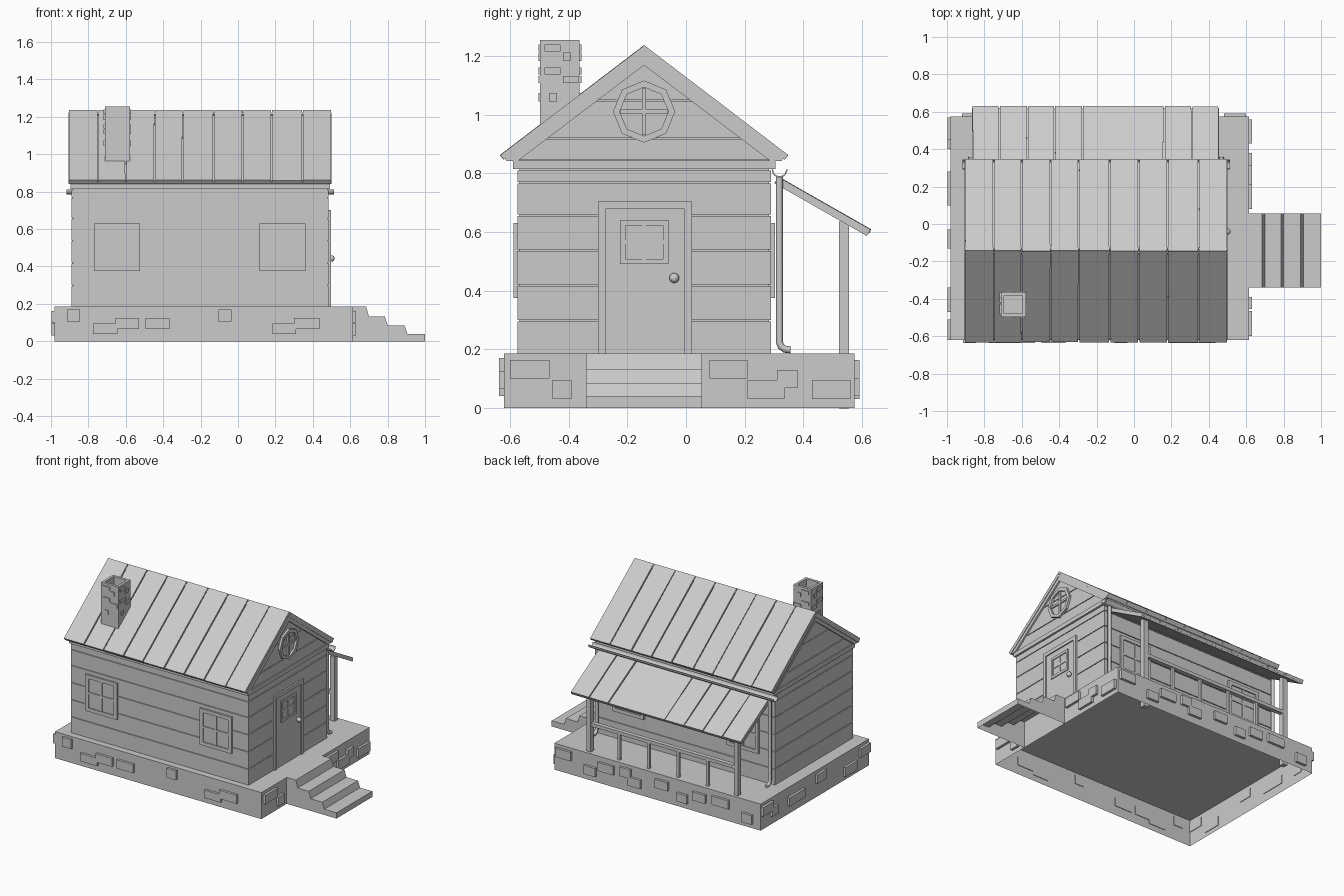
import bpy, math, random

if "Cube" in bpy.data.objects:
    bpy.data.objects.remove(bpy.data.objects["Cube"])
random.seed(4)

def mesh(name, verts, faces):
    me = bpy.data.meshes.new(name)
    me.from_pydata(verts, [], faces)
    ob = bpy.data.objects.new(name, me)
    bpy.context.collection.objects.link(ob)
    return ob

def hexa(name, a, b, open_bottom=False):
    # a = bottom ring of 4 points, b = top ring of 4 points
    f = [(4, 5, 6, 7)] + [(i, (i + 1) % 4, (i + 1) % 4 + 4, i + 4) for i in range(4)]
    if not open_bottom:
        f.append((3, 2, 1, 0))
    return mesh(name, list(a) + list(b), f)

def box(name, x0, x1, y0, y1, z0, z1, open_bottom=False):
    r = [(x0, y0), (x1, y0), (x1, y1), (x0, y1)]
    return hexa(name, [(x, y, z0) for x, y in r], [(x, y, z1) for x, y in r], open_bottom)

def prism(name, pts, x0, x1, skip=()):
    # extrude a counter-clockwise (y, z) profile along x
    n = len(pts)
    v = [(x0, y, z) for y, z in pts] + [(x1, y, z) for y, z in pts]
    f = [tuple(reversed(range(n))), tuple(range(n, 2 * n))]
    f += [(i, (i + 1) % n, (i + 1) % n + n, i + n) for i in range(n) if i not in skip]
    return mesh(name, v, f)

# outward plane of each side: (axis, position, direction)
HOUSE = {'front': (1, -.568, -1), 'back': (1, .283, 1), 'right': (0, .478, 1), 'left': (0, -.883, -1)}
BASE = {'front': (1, -.62, -1), 'back': (1, .575, 1), 'right': (0, .615, 1), 'left': (0, -.98, -1)}

def panel(name, side, u0, u1, z0, z1, d, planes=HOUSE):
    ax, p, s = planes[side]
    a, b = sorted((p - s * .004, p + s * d))
    if ax:
        return box(name, u0, u1, a, b, z0, z1)
    return box(name, a, b, u0, u1, z0, z1)

def frame(name, side, u0, u1, z0, z1, w, d, cross=True, sill=True):
    panel(name + "_left", side, u0, u0 + w, z0, z1, d)
    panel(name + "_right", side, u1 - w, u1, z0, z1, d)
    panel(name + "_top", side, u0 + w, u1 - w, z1 - w, z1, d)
    if sill:
        panel(name + "_sill", side, u0 + w, u1 - w, z0, z0 + w, d)
    if cross:
        um, zm = (u0 + u1) / 2, (z0 + z1) / 2
        panel(name + "_glass", side, u0 + w, u1 - w, z0 + w, z1 - w, d * .6)
        panel(name + "_bar_v", side, um - .007, um + .007, z0 + w, z1 - w, d * .85)
        panel(name + "_bar_h", side, u0 + w, u1 - w, zm - .007, zm + .007, d * .85)

# stone foundation, open underneath
box("foundation", -.98, .615, -.62, .575, 0, .185, True)
stones = {
    'right': [(-.6, -.465, .1, .163), (-.455, -.39, .03, .095), (.08, .21, .1, .163),
              (.31, .38, .068, .13), (.21, .335, .03, .095), (.43, .56, .03, .095)],
    'front': [(-.915, -.845, .105, .17), (-.775, -.645, .04, .095), (-.655, -.53, .065, .125),
              (-.495, -.365, .065, .125), (-.105, -.035, .105, .17), (.185, .31, .04, .095), (.3, .435, .065, .125)],
    'left': [(.45, .57, .1, .163), (.4, .47, .06, .12), (.1, .28, .06, .12), (-.13, -.03, .1, .163),
             (-.47, -.34, .03, .095), (-.62, -.51, .1, .163)],
    'back': [(.48, .6, .1, .163), (.29, .38, .04, .1), (.15, .27, .09, .15), (.02, .1, .1, .163), (-.06, .04, .05, .11),
             (-.27, -.17, .09, .15), (-.42, -.34, .04, .1), (-.56, -.46, .08, .14), (-.74, -.61, .09, .15),
             (-.92, -.84, .03, .095)]}
for side, rows in stones.items():
    for r in rows:
        panel("foundation_stone", side, *r, .017, BASE)

# front door steps, open underneath
prof = [(.615, 0), (1, 0), (1, .04), (.905, .04), (.89, .085), (.8, .085), (.785, .133), (.7, .133), (.685, .185), (.615, .185)]
n = len(prof)
mesh("steps", [(x, -.34, z) for x, z in prof] + [(x, .055, z) for x, z in prof],
     [tuple(range(n)), tuple(reversed(range(n, 2 * n)))] + [(i + 1, i, i + n, i + 1 + n) for i in range(1, n - 1)])

# house body with lapped boards
prism("house_walls", [(-.568, .185), (.283, .185), (.283, .87), (-.143, 1.2), (-.568, .87)], -.883, .478)
zs = [.185, .3, .42, .54, .66, .77, .815]
for z0, z1 in zip(zs, zs[1:]):
    for side in HOUSE:
        u = (-.89, .485) if HOUSE[side][0] else (-.575, .29)
        panel("wall_board", side, *u, z0, z1 - .005, .007)
for z0, z1 in ((.845, .92), (.92, 1.05), (1.05, 1.19)):
    h0, h1 = [min(.432, (1.2 - z) / .76) for z in (z0, z1 - .005)]
    for x0, x1 in ((.47, .485), (-.89, -.875)):
        prism("gable_board", [(-.143 - h0, z0), (-.143 + h0, z0), (-.143 + h1, z1 - .005), (-.143 - h1, z1 - .005)], x0, x1)
box("eave_band", -.895, .492, -.59, .305, .815, .844)

# windows and door
for u in (-.77, .115):
    for side in ('front', 'back'):
        frame("window", side, u, u + .245, .375, .63, .025, .02)
panel("door", 'right', -.275, -.005, .185, .68, .01)
frame("door_frame", 'right', -.3, .02, .185, .703, .025, .018, False, False)
frame("door_window", 'right', -.225, -.06, .49, .64, .018, .016)
bpy.ops.mesh.primitive_uv_sphere_add(segments=12, ring_count=8, radius=.017, location=(.5, -.04, .443))
bpy.context.object.name = "door_knob"
bpy.ops.object.shade_smooth()

# octagonal gable window
v, f = [], []
for x, r in ((.47, .106), (.5, .106), (.5, .083), (.47, .083)):
    v += [(x, -.143 + r * math.sin(i * math.pi / 4), 1.01 + r * math.cos(i * math.pi / 4)) for i in range(8)]
for k in range(4):
    f += [(k * 8 + i, ((k + 1) % 4) * 8 + i, ((k + 1) % 4) * 8 + (i + 1) % 8, k * 8 + (i + 1) % 8) for i in range(8)]
mesh("octagon_window_frame", v, f)
panel("octagon_bar_v", 'right', -.15, -.136, .93, 1.09, .016)
panel("octagon_bar_h", 'right', -.223, -.063, 1.003, 1.017, .016)

# sloped roof slab split into sheets
def slope(name, p, q, t, seams, jit=.003):
    L = math.hypot(q[0] - p[0], q[1] - p[1])
    s = 1 if q[0] > p[0] else -1
    ny, nz = s * (q[1] - p[1]) / L, -s * (q[0] - p[0]) / L   # inward normal
    def pt(x, e, d):
        return (x, e[0] + ny * d, e[1] + nz * d)
    def slab(nm, a0, b0, a1, b1, d0, d1, s0=0):
        e = (q[0] + (p[0] - q[0]) * s0, q[1] + (p[1] - q[1]) * s0)
        lo = [pt(a0, p, d1), pt(a1, e, d1), pt(b1, e, d1), pt(b0, p, d1)]
        hi = [pt(a0, p, d0), pt(a1, e, d0), pt(b1, e, d0), pt(b0, p, d0)]
        if s > 0:
            lo.reverse(); hi.reverse()
        hexa(nm, lo, hi) if s > 0 else hexa(nm, lo[::-1], hi[::-1])
    slab(name + "_base", seams[0], seams[-1], seams[0], seams[-1], t * .6, t, .01)
    for a, b in zip(seams, seams[1:]):
        j = [random.uniform(0, jit) for _ in range(4)]
        slab(name + "_sheet", a + .002 + j[0], b - .002 - j[1], a + .002 + j[2], b - .002 - j[3],
             random.uniform(0, .003), t * .65, random.uniform(0, .008))

main = [-.907, -.75, -.6, -.445, -.295, -.13, .025, .18, .345, .5]
for s in (-1, 1):
    slope("main_roof", (-.143, 1.237), (-.143 + s * .492, .862), .031, main)
    # rake boards under the gable edges
    for x0, x1 in ((.478, .496), (-.902, -.883)):
        prism("rake_board", [(-.143, 1.2), (-.143 + s * .47, .842), (-.143 + s * .43, .842), (-.143, 1.168)], x0, x1)

# chimney with hollow top
cx0, cx1, cy0, cy1 = -.712, -.578, -.497, -.363
ring = lambda d, z: [(cx0 + d, cy0 + d, z), (cx1 - d, cy0 + d, z), (cx1 - d, cy1 - d, z), (cx0 + d, cy1 - d, z)]
v = ring(0, .93) + ring(0, 1.255) + ring(.018, 1.255) + ring(.018, 1.19)
f = [(k * 4 + i, k * 4 + (i + 1) % 4, k * 4 + 4 + (i + 1) % 4, k * 4 + 4 + i) for k in range(3) for i in range(4)]
mesh("chimney", v, f + [(12, 13, 14, 15), (3, 2, 1, 0)])
CH = {'front': (1, cy0, -1), 'back': (1, cy1, 1), 'right': (0, cx1, 1), 'left': (0, cx0, -1)}
for side, (ax, p, s) in CH.items():
    o = cx0 if ax else cy0
    for a, b, z0, z1 in ((.015, .07, 1.215, 1.238), (.077, .104, 1.183, 1.212), (.015, .07, 1.137, 1.16),
                         (.077, .13, 1.107, 1.132), (.03, .057, 1.045, 1.073)):
        panel("chimney_brick", side, o + a, o + b, z0, z1, .006, CH)

# back porch: roof, posts, railing
slope("porch_roof", (.315, .79), (.633, .609), .028,
      [-.865, -.72, -.57, -.425, -.275, .16, .31, .455])
for x in (-.775, .365):
    box("porch_post", x - .017, x + .017, .521, .555, -.002, .635)
box("porch_rail", -.775, .365, .523, .553, .365, .388)
for i in range(1, 5):
    x = -.775 + i * .228
    box("porch_baluster", x - .009, x + .009, .53, .548, .18, .366)

# gutter and downspouts
arc = [math.pi + i * math.pi / 8 for i in range(9)]
pts = [(.319 + .027 * math.cos(a), .812 + .027 * math.sin(a)) for a in arc]
pts += [(.319 + .022 * math.cos(a), .812 + .022 * math.sin(a)) for a in reversed(arc)]
prism("gutter", pts, -.918, .514)
for x in (-.872, .468):
    cu = bpy.data.curves.new("downspout", 'CURVE')
    cu.dimensions, cu.bevel_depth, cu.bevel_resolution, cu.use_fill_caps = '3D', .012, 2, True
    sp = cu.splines.new('POLY')
    path = [(.318, .79), (.318, .225), (.324, .209), (.337, .2), (.357, .198)]
    sp.points.add(len(path) - 1)
    for p, (y, z) in zip(sp.points, path):
        p.co = (x, y, z, 1)
    bpy.context.collection.objects.link(bpy.data.objects.new("downspout", cu))
